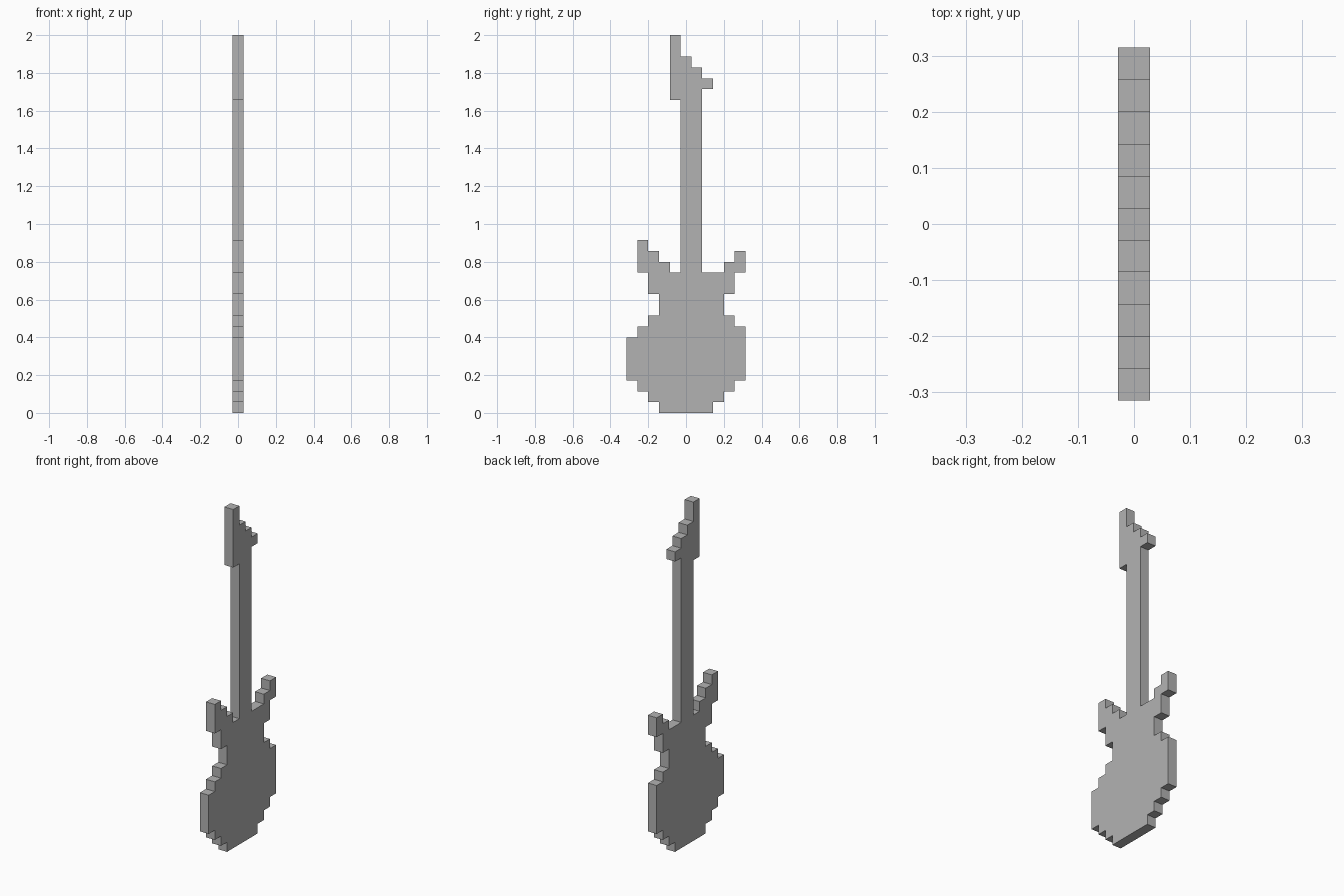
import bpy
import bmesh
import math

cube = bpy.data.objects.get("Cube")
if cube:
    bpy.data.objects.remove(cube, do_unlink=True)

ROWS, COLUMNS = 35, 11
UNIT = 2 / ROWS
HALF = UNIT / 2

# One flat grey for the whole instrument
grey = bpy.data.materials.new("plain grey")
grey.use_nodes = True
colour = (0.45, 0.45, 0.45, 1)
grey.diffuse_color = colour
grey.node_tree.nodes["Principled BSDF"].inputs["Base Color"].default_value = colour

# Each block: first row, end row, first column, end column
PARTS = {
    "body": [
        (0, 1, 3, 8), (1, 2, 2, 9), (2, 3, 1, 10), (3, 7, 0, 11),
        (7, 8, 1, 11), (8, 9, 2, 10), (9, 11, 3, 9), (11, 13, 2, 10),
    ],
    "front_horn": [(13, 14, 1, 4), (14, 15, 1, 3), (15, 16, 1, 2)],
    "back_horn": [(13, 14, 9, 11), (14, 15, 10, 11)],
    "neck": [(13, 29, 5, 7)],
    "headstock": [
        (29, 30, 4, 7), (30, 31, 4, 8), (31, 32, 4, 7),
        (32, 33, 4, 6), (33, 35, 4, 5),
    ],
}


def cells_of(blocks):
    return {(c, r) for r0, r1, c0, c1 in blocks
            for r in range(r0, r1) for c in range(c0, c1)}


filled = set().union(*(cells_of(b) for b in PARTS.values()))


def build_part(name, blocks):
    """Stepped slab, walled only where it does not join another part."""
    bm = bmesh.new()

    def point(x, c, r):
        return bm.verts.new((x, (c - COLUMNS / 2) * UNIT, r * UNIT))

    for c, r in sorted(cells_of(blocks)):
        corners = [(c, r), (c + 1, r), (c + 1, r + 1), (c, r + 1)]
        bm.faces.new([point(HALF, *p) for p in corners])
        bm.faces.new([point(-HALF, *p) for p in reversed(corners)])
        neighbours = [(c, r - 1), (c + 1, r), (c, r + 1), (c - 1, r)]
        for i, neighbour in enumerate(neighbours):
            if neighbour not in filled:
                a, b = corners[i], corners[(i + 1) % 4]
                bm.faces.new([point(-HALF, *a), point(-HALF, *b),
                              point(HALF, *b), point(HALF, *a)])

    # Weld the cells and merge each flat area into one face
    bmesh.ops.remove_doubles(bm, verts=bm.verts, dist=UNIT / 100)
    bmesh.ops.dissolve_limit(bm, angle_limit=math.radians(1),
                             verts=bm.verts, edges=bm.edges)
    mesh = bpy.data.meshes.new(name)
    bm.to_mesh(mesh)
    bm.free()
    mesh.materials.append(grey)
    bpy.context.collection.objects.link(bpy.data.objects.new(name, mesh))


for part_name, part_blocks in PARTS.items():
    build_part(part_name, part_blocks)
